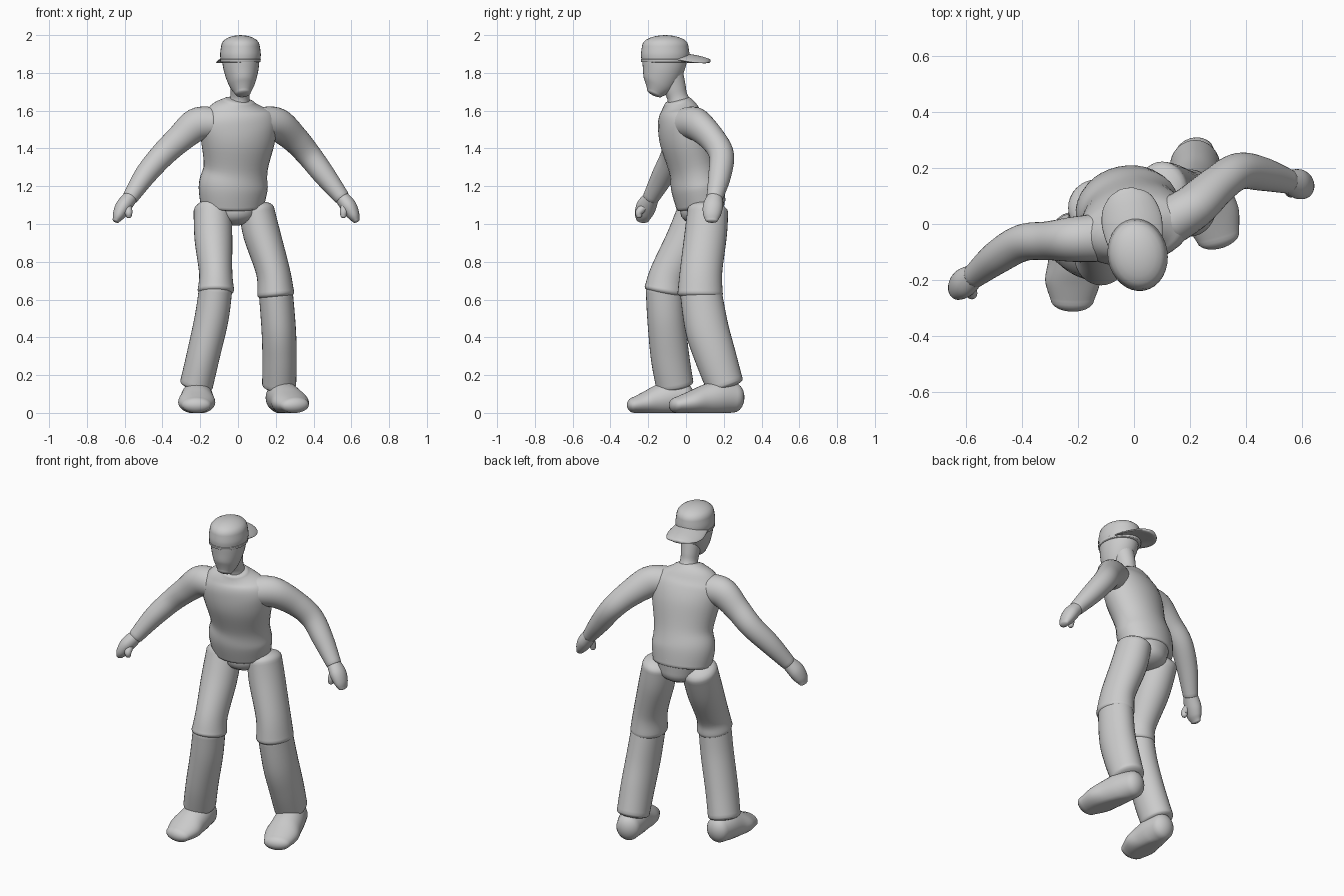
import bpy, math
from mathutils import Vector

SIDES = 32


def spline(rows, steps=6):
    """Catmull-Rom interpolation through rows of numbers."""
    out = []
    for i in range(len(rows) - 1):
        a, b = rows[max(i - 1, 0)], rows[i]
        c, d = rows[i + 1], rows[min(i + 2, len(rows) - 1)]
        for s in range(steps):
            t = s / steps
            out.append([0.5 * (2 * q + (r - p) * t + (2 * p - 5 * q + 4 * r - w) * t * t
                               + (3 * q - p - 3 * r + w) * t ** 3)
                        for p, q, r, w in zip(a, b, c, d)])
    return out + [list(rows[-1])]


def tube(name, rows, side=(1, 0, 0), ends=(0.5, 0.5), floor=None, droop=0.0):
    """Smooth elliptical loft; rows are (x, y, z, half width, half depth), ends set the dome heights."""
    rows = spline(rows)
    pts = [Vector(r[:3]) for r in rows]
    tan = [(pts[min(i + 1, len(pts) - 1)] - pts[max(i - 1, 0)]).normalized() for i in range(len(pts))]
    rings = [(p, t, r[3], r[4]) for p, t, r in zip(pts, tan, rows)]

    def dome(ring, k, sign):
        p, t, a, b = ring
        return [(p + t * sign * k * min(a, b) * math.sin(f), t, a * math.cos(f), b * math.cos(f))
                for f in (0.3, 0.6, 0.9, 1.15, 1.35, 1.5)]

    rings = dome(rings[0], ends[0], -1)[::-1] + rings + dome(rings[-1], ends[1], 1)
    verts, faces = [], []
    for p, t, a, b in rings:
        u = Vector(side)
        u = (u - t * u.dot(t)).normalized()
        v = t.cross(u)
        for j in range(SIDES):
            f = 2 * math.pi * j / SIDES
            w = p + u * a * math.cos(f) + v * b * math.sin(f)
            w.z -= droop * (a * math.cos(f) / 0.1) ** 2
            if floor is not None:
                w.z = max(w.z, floor)
            verts.append(w)
    for i in range(len(rings) - 1):
        for j in range(SIDES):
            k = (j + 1) % SIDES
            faces.append((i * SIDES + j, i * SIDES + k, (i + 1) * SIDES + k, (i + 1) * SIDES + j))
    faces.append(tuple(reversed(range(SIDES))))
    faces.append(tuple(range((len(rings) - 1) * SIDES, len(rings) * SIDES)))
    mesh = bpy.data.meshes.new(name)
    mesh.from_pydata(verts, [], faces)
    mesh.shade_smooth()
    ob = bpy.data.objects.new(name, mesh)
    bpy.context.collection.objects.link(ob)
    return ob


def yaw(deg):
    return (math.cos(math.radians(deg)), math.sin(math.radians(deg)), 0)


# Torso and the hips showing below the shirt hem
tube("torso", [(-0.03, 0.08, 1.10, 0.17, 0.13), (-0.025, 0.06, 1.2, 0.185, 0.138),
               (-0.012, 0.04, 1.3, 0.172, 0.13), (0, 0, 1.45, 0.2, 0.138),
               (0, -0.025, 1.55, 0.205, 0.122), (0, -0.035, 1.61, 0.16, 0.095),
               (0.005, -0.045, 1.65, 0.085, 0.07)], yaw(12), (0.15, 0.2))
tube("hips", [(-0.015, 0.085, 1.06, 0.12, 0.115), (-0.02, 0.085, 1.16, 0.15, 0.12)], yaw(10), (0.6, 0.3))

# Neck and head
tube("neck", [(0.005, -0.03, 1.62, 0.065, 0.07), (0.01, -0.045, 1.67, 0.05, 0.055),
              (0.012, -0.06, 1.72, 0.052, 0.06), (0.015, -0.08, 1.80, 0.06, 0.065)], yaw(10))
tube("head", [(0.026, -0.165, 1.695, 0.042, 0.045), (0.022, -0.145, 1.74, 0.068, 0.083),
              (0.018, -0.127, 1.80, 0.088, 0.105), (0.015, -0.115, 1.86, 0.097, 0.118),
              (0.014, -0.11, 1.92, 0.095, 0.115)], yaw(10), (0.4, 0.3))

# Cap worn backwards, with its rim and bill
tube("cap", [(0.013, -0.11, 1.865, 0.104, 0.126), (0.013, -0.11, 1.90, 0.107, 0.129),
             (0.013, -0.11, 1.945, 0.101, 0.123)], yaw(10), (0.05, 0.54))
rim = tube("cap_rim", [(0.013, -0.11, 1.858, 0.106, 0.128), (0.013, -0.11, 1.872, 0.107, 0.130)],
           yaw(10), (0.05, 0.05))
tube("cap_bill", [(0.004, -0.06, 1.895, 0.100, 0.013), (-0.008, 0.01, 1.887, 0.108, 0.014),
                  (-0.018, 0.07, 1.876, 0.094, 0.014), (-0.025, 0.105, 1.867, 0.066, 0.013),
                  (-0.028, 0.122, 1.862, 0.032, 0.011)], yaw(10), (0.2, 0.5), droop=0.026)

# Arms: shoulder, elbow, wrist
arms = {
    "right": [(-0.14, -0.05, 1.535, 0.085, 0.085), (-0.22, -0.055, 1.525, 0.08, 0.088),
              (-0.31, -0.06, 1.45, 0.069, 0.074), (-0.40, -0.068, 1.365, 0.066, 0.066),
              (-0.49, -0.12, 1.26, 0.06, 0.058), (-0.57, -0.185, 1.14, 0.044, 0.042)],
    "left": [(0.13, 0.01, 1.535, 0.085, 0.085), (0.21, 0.06, 1.525, 0.08, 0.088),
             (0.30, 0.14, 1.45, 0.069, 0.074), (0.375, 0.188, 1.365, 0.066, 0.066),
             (0.46, 0.178, 1.255, 0.06, 0.058), (0.55, 0.152, 1.14, 0.044, 0.042)],
}
for side, rows in arms.items():
    tube(side + "_arm", rows, (0, 1, 0), (0.6, 0.3))

# Mitten hands with thumbs
for side, s, wx, wy, lean in (("right", -1, -0.57, -0.185, -0.04), ("left", 1, 0.55, 0.152, -0.015)):
    tube(side + "_hand", [(wx, wy, 1.14, 0.042, 0.038), (wx + s * 0.035, wy + lean * 0.6, 1.095, 0.053, 0.042),
                          (wx + s * 0.06, wy + lean, 1.05, 0.047, 0.034),
                          (wx + s * 0.075, wy + lean * 1.1, 1.02, 0.033, 0.02)], (0, 1, 0), (0.4, 0.6))
    tube(side + "_thumb", [(wx + s * 0.02, wy - 0.025, 1.10, 0.024, 0.026),
                           (wx + s * 0.01, wy + lean - 0.022, 1.065, 0.02, 0.021),
                           (wx + s * 0.008, wy + lean - 0.024, 1.045, 0.016, 0.016)], (0, 1, 0), (0.5, 0.9))

# Trouser legs: thigh overlapping the shin at the knee
legs = {
    "right": ([(-0.135, 0.06, 1.07, 0.1, 0.105), (-0.13, 0.0, 0.92, 0.1, 0.105),
               (-0.118, -0.09, 0.74, 0.088, 0.1), (-0.117, -0.113, 0.65, 0.097, 0.108)],
              [(-0.118, -0.113, 0.66, 0.088, 0.1), (-0.14, -0.105, 0.5, 0.09, 0.1),
               (-0.185, -0.085, 0.3, 0.088, 0.102), (-0.22, -0.06, 0.15, 0.088, 0.1)]),
    "left": ([(0.1, 0.115, 1.07, 0.093, 0.108), (0.125, 0.105, 0.95, 0.098, 0.112),
              (0.185, 0.08, 0.75, 0.09, 0.112), (0.2, 0.075, 0.63, 0.098, 0.12)],
             [(0.2, 0.078, 0.64, 0.09, 0.11), (0.215, 0.11, 0.45, 0.091, 0.115),
              (0.22, 0.155, 0.3, 0.091, 0.11), (0.218, 0.205, 0.15, 0.09, 0.1)]),
}
for side, (thigh, shin) in legs.items():
    tube(side + "_thigh", thigh, ends=(0.5, 0.35))
    tube(side + "_shin", shin, ends=(0.4, 0.3))

# Shoes: heel to toe, flat soles on the ground
for side, hx, hy, tx, ty in (("right", -0.215, -0.01, -0.22, -0.27), ("left", 0.215, 0.255, 0.30, -0.045)):
    profile = [(0, 0.08, 0.07, 0.078), (0.25, 0.082, 0.083, 0.088), (0.5, 0.07, 0.09, 0.08),
               (0.75, 0.055, 0.098, 0.062), (1, 0.042, 0.078, 0.043)]
    tube(side + "_shoe", [(hx + (tx - hx) * f, hy + (ty - hy) * f, z, w, h) for f, z, w, h in profile],
         (1, 0, 0), (0.75, 1.0), floor=0.0)
